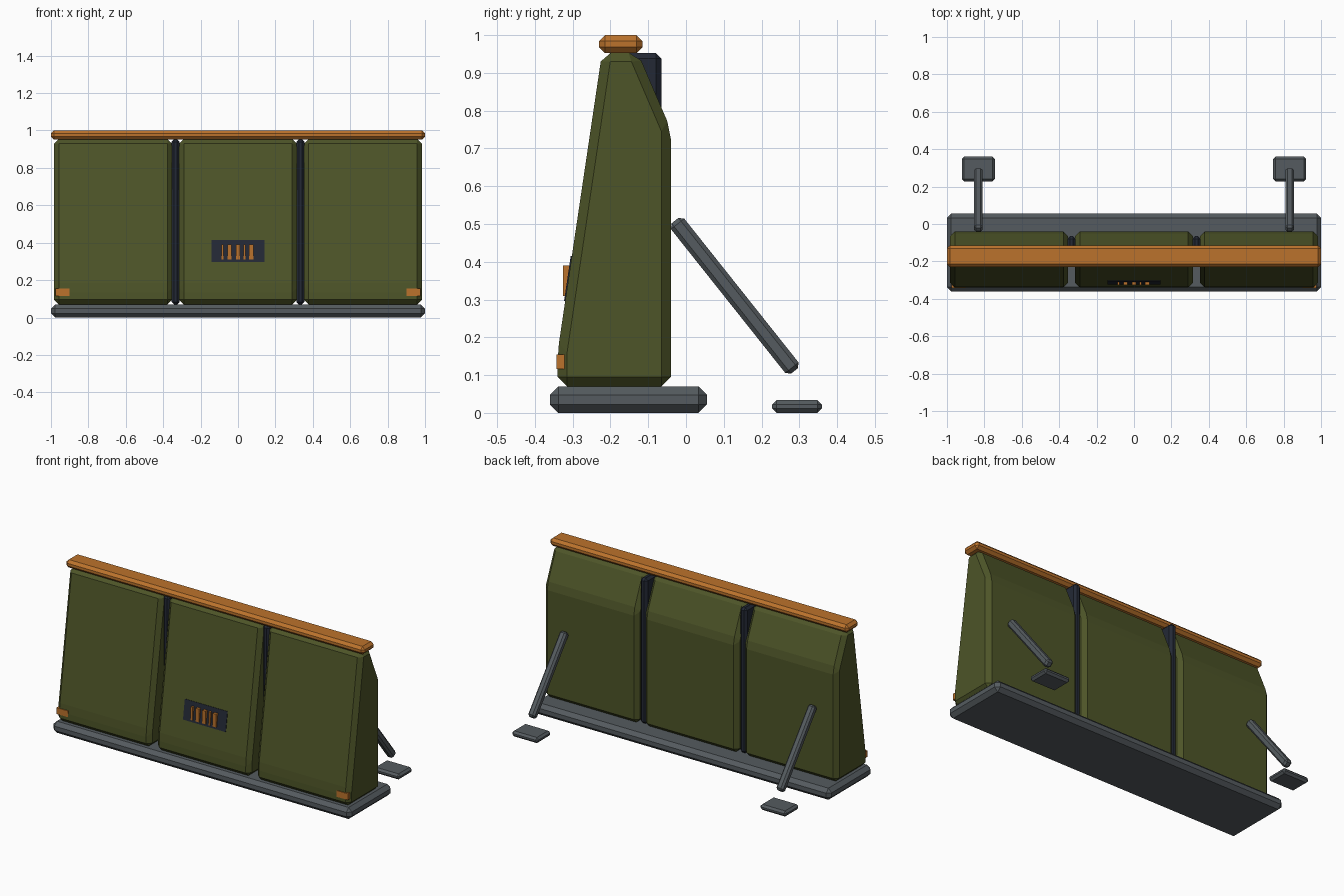
import bpy, bmesh, math
from mathutils import Matrix, Vector

if "Cube" in bpy.data.objects:
    bpy.data.objects.remove(bpy.data.objects["Cube"])


def material(name, rgb):
    m = bpy.data.materials.new(name)
    m.diffuse_color = (*rgb, 1)
    m.use_nodes = True
    m.node_tree.nodes["Principled BSDF"].inputs["Base Color"].default_value = m.diffuse_color
    return m


OLIVE = material("olive", (0.075, 0.09, 0.021))
ORANGE = material("orange", (0.5, 0.17, 0.025))
STEEL = material("steel", (0.09, 0.105, 0.115))
DARK = material("dark", (0.017, 0.022, 0.036))


def finish(name, bm, mat, bevel):
    if bevel:
        bmesh.ops.bevel(bm, geom=bm.edges[:], offset=bevel, segments=1, affect='EDGES')
    bmesh.ops.recalc_face_normals(bm, faces=bm.faces[:])
    me = bpy.data.meshes.new(name)
    bm.to_mesh(me)
    bm.free()
    me.materials.append(mat)
    ob = bpy.data.objects.new(name, me)
    bpy.context.collection.objects.link(ob)
    return ob


def box(name, x, y, z, mat, bevel=0.0):
    """Box from (min, max) ranges with chamfered edges."""
    bm = bmesh.new()
    size = [b - a for a, b in (x, y, z)]
    mid = [(a + b) / 2 for a, b in (x, y, z)]
    bmesh.ops.create_cube(bm, size=1, matrix=Matrix.Diagonal((*size, 1)))
    ob = finish(name, bm, mat, bevel)
    ob.location = mid
    return ob


def extrude_profile(name, pts, x0, x1, mat, bevel):
    """Extrude a (y, z) profile along x."""
    bm = bmesh.new()
    face = bm.faces.new([bm.verts.new((x0, y, z)) for y, z in pts])
    new = bmesh.ops.extrude_face_region(bm, geom=[face])["geom"]
    bmesh.ops.translate(bm, vec=(x1 - x0, 0, 0),
                        verts=[v for v in new if isinstance(v, bmesh.types.BMVert)])
    return finish(name, bm, mat, bevel)


# Base slab and top rail
box("base", (-1, 1), (-0.36, 0.055), (0, 0.07), STEEL, 0.022)
box("top_rail", (-1, 1), (-0.23, -0.115), (0.952, 1.0), ORANGE, 0.016)

# Three armour panels
profile = [(-0.34, 0.07), (-0.34, 0.16), (-0.222, 0.955),
           (-0.128, 0.955), (-0.04, 0.75), (-0.04, 0.07)]
for name, cx in (("left", -0.668), ("middle", 0), ("right", 0.668)):
    extrude_profile(name + "_panel", profile, cx - 0.315, cx + 0.315, OLIVE, 0.025)

# Central plate lying on the sloped front, with upright indicator bars
slope = math.atan2(0.118, 0.795)
plate = box("front_plate", (-0.143, 0.143), (-0.008, 0.008), (-0.06, 0.06), DARK)
plate.location = (0, -0.306, 0.355)
plate.rotation_euler.x = -slope
for i, (cx, w) in enumerate(((-0.083, 0.011), (-0.045, 0.022), (0, 0.023),
                             (0.035, 0.011), (0.07, 0.024))):
    box(f"indicator_bar_{i + 1}", (cx - w / 2, cx + w / 2), (-0.326, -0.309),
        (0.31, 0.39), ORANGE)

for side, s in (("left", -1), ("right", 1)):
    # Posts in the gaps between panels
    cx = 0.334 * s
    box(side + "_post", (cx - 0.0225, cx + 0.0225), (-0.215, -0.065), (0.07, 0.952), DARK, 0.014)

    # Corner markers
    cx = 0.938 * s
    box(side + "_marker", (cx - 0.038, cx + 0.038), (-0.343, -0.322), (0.116, 0.154), ORANGE)

    # Rear brace and its foot
    cx = 0.832 * s
    a, b = Vector((cx, -0.026, 0.505)), Vector((cx, 0.284, 0.115))
    brace = box(side + "_brace", (-0.0225, 0.0225), (-0.0225, 0.0225),
                (-(b - a).length / 2 - 0.005, (b - a).length / 2 + 0.005), STEEL, 0.011)
    brace.location = (a + b) / 2
    brace.rotation_euler.x = math.atan2(a.y - b.y, a.z - b.z) * -1
    box(side + "_foot", (cx - 0.088, cx + 0.088), (0.228, 0.36), (0, 0.034), STEEL, 0.012)
